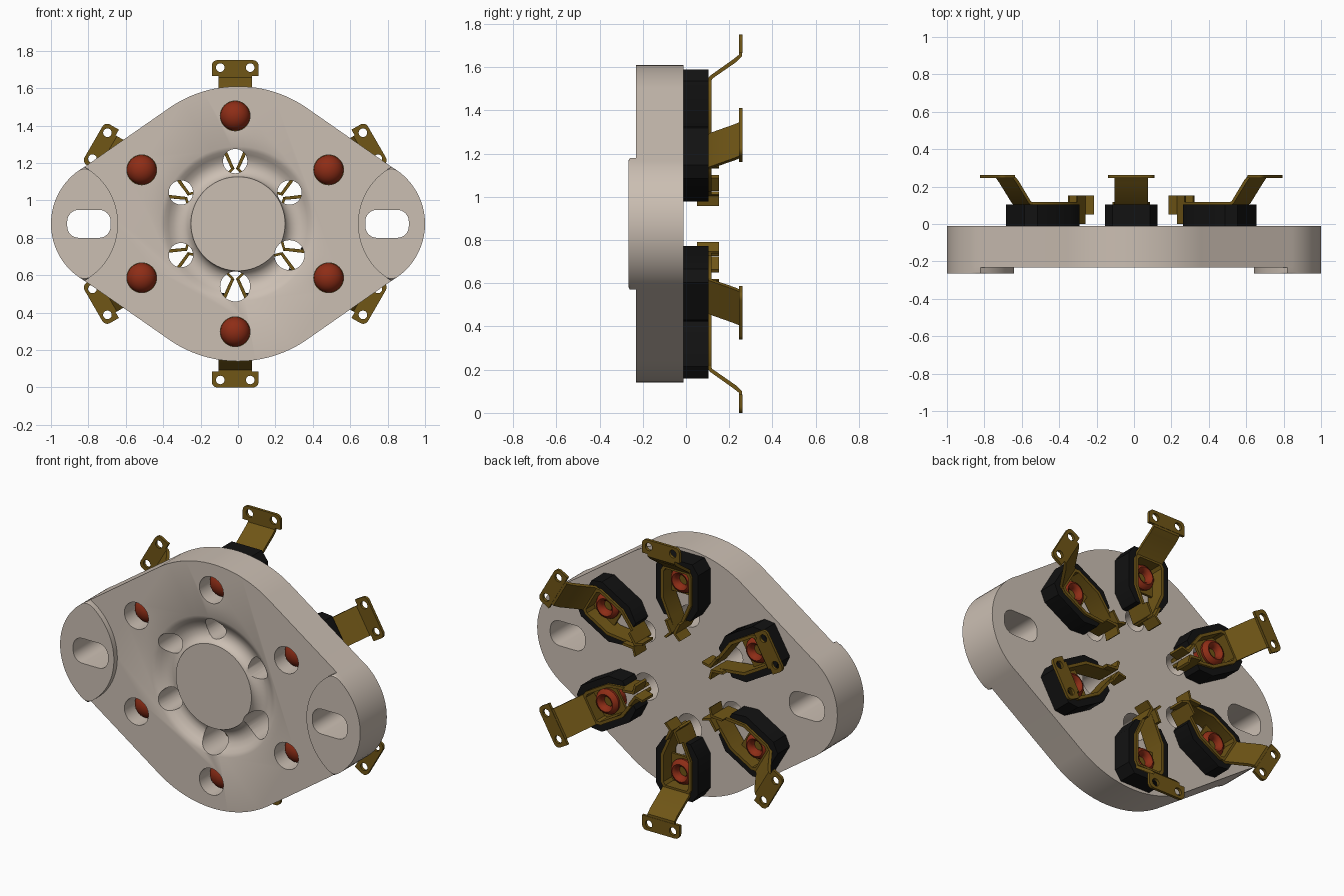
import bpy, bmesh, math
from mathutils import Matrix

cube = bpy.data.objects.get("Cube")
if cube:
    bpy.data.objects.remove(cube, do_unlink=True)

CX, CZ = -0.015, 0.875       # centre of the pin circle
FRONT, BACK, PAD = -0.232, -0.012, -0.265
RIVET_R, PIN_R = 0.577, 0.335


def material(name, rgb):
    m = bpy.data.materials.new(name)
    m.use_nodes = True
    m.diffuse_color = (*rgb, 1)
    m.node_tree.nodes["Principled BSDF"].inputs["Base Color"].default_value = (*rgb, 1)
    return m


CERAMIC = material("warm_grey_ceramic", (0.60, 0.52, 0.45))
BRASS = material("dark_brass", (0.16, 0.092, 0.008))
RED = material("rust_red", (0.27, 0.026, 0.008))
BLACK = material("black_insulator", (0.006, 0.006, 0.006))


def shade(mesh):
    mesh.shade_smooth()
    mesh.set_sharp_from_angle(angle=math.radians(35))


def finish(bm, name, mat):
    bmesh.ops.recalc_face_normals(bm, faces=bm.faces[:])
    mesh = bpy.data.meshes.new(name)
    bm.to_mesh(mesh)
    bm.free()
    mesh.materials.append(mat)
    shade(mesh)
    ob = bpy.data.objects.new(name, mesh)
    bpy.context.collection.objects.link(ob)
    return ob


def prism(name, pts, lo, hi, mat, axis="y", bevel=0.0, rims=()):
    """Extrude a 2D outline along y (points are x,z) or along z (points are x,y)."""
    bm = bmesh.new()
    ends = []
    for h in (lo, hi):
        ends.append([bm.verts.new((a, h, b) if axis == "y" else (a, b, h)) for a, b in pts])
    bm.faces.new(ends[0])
    bm.faces.new(ends[1][::-1])
    n = len(pts)
    for i in range(n):
        j = (i + 1) % n
        bm.faces.new((ends[0][j], ends[0][i], ends[1][i], ends[1][j]))
    if bevel:
        edges = [e for e in bm.edges if any(all(abs(v.co.y - r) < 1e-5 for v in e.verts) for r in rims)]
        bmesh.ops.bevel(bm, geom=edges, offset=bevel, segments=3, profile=0.5, affect="EDGES")
    return finish(bm, name, mat)


def lathe(name, profile, mat, closed=False, steps=64):
    """Turn a (radius, y) profile about the y axis."""
    bm = bmesh.new()
    vs = [bm.verts.new((r, y, 0)) for r, y in profile]
    es = [bm.edges.new(p) for p in zip(vs, vs[1:])]
    if closed:
        es.append(bm.edges.new((vs[-1], vs[0])))
    bmesh.ops.spin(bm, geom=vs + es, cent=(0, 0, 0), axis=(0, 1, 0), angle=math.tau, steps=steps)
    bmesh.ops.remove_doubles(bm, verts=bm.verts[:], dist=1e-5)
    return finish(bm, name, mat)


def arc(cx, cz, r, a0, a1, n):
    return [(cx + r * math.cos(math.radians(a0 + (a1 - a0) * i / n)),
             cz + r * math.sin(math.radians(a0 + (a1 - a0) * i / n))) for i in range(n + 1)]


def circle(cx, cz, r, n=40):
    return arc(cx, cz, r, 0, 360, n)[:-1]


def rounded(cx, cz, hx, hz, r):
    pts = []
    for a, sx, sz in ((0, 1, 1), (90, -1, 1), (180, -1, -1), (270, 1, -1)):
        pts += arc(cx + sx * (hx - r), cz + sz * (hz - r), r, a, a + 90, 8)
    return pts


def cut(ob, cutters):
    for c in cutters:
        c.hide_render = True
        m = ob.modifiers.new("cut", "BOOLEAN")
        m.operation, m.solver, m.object = "DIFFERENCE", "EXACT", c
        bpy.context.view_layer.objects.active = ob
        bpy.ops.object.modifier_apply(modifier=m.name)
    shade(ob.data)


def discard(obs):
    for o in obs:
        bpy.data.objects.remove(o, do_unlink=True)


# Ceramic plate: rounded rhombus with arc ends
right = arc(0.652, CZ, 0.348, -61, 61, 24)
top = arc(0, CZ + 0.09, 0.645, 56.5, 123.5, 24)
outline = right + top + [(-x, 2 * CZ - z) for x, z in right + top]
plate = prism("ceramic_plate", outline, FRONT, BACK, CERAMIC, bevel=0.012, rims=(FRONT, BACK))

# Raised lens-shaped mounting pads
pads = []
tx, tz = right[-1]
for side, label in ((1, "left"), (-1, "right")):
    lens = right + [(2 * tx - x, 2 * CZ - z) for x, z in right][1:-1]
    pads.append(prism(label + "_mounting_pad", [(side * x, z) for x, z in lens],
                      PAD, FRONT + 0.008, CERAMIC, bevel=0.009, rims=(PAD,)))

# Cutters: ring groove, rivet holes, pin holes, mounting slots
groove = lathe("groove_cutter", [(0.248, -0.3), (0.252, -0.226), (0.262, -0.206), (0.285, -0.188),
                                 (0.315, -0.181), (0.345, -0.188), (0.372, -0.206), (0.392, -0.222),
                                 (0.415, -0.2325), (0.415, -0.3)], CERAMIC, closed=True, steps=72)
groove.location.z = CZ
bpy.context.view_layer.update()
slots = [prism("slot_cutter", rounded(s * 0.797, CZ, 0.116, 0.075, 0.062), -0.4, 0.1, CERAMIC)
         for s in (1, -1)]
holes = []
for k in range(6):
    a = math.radians(30 + 60 * k)
    pin = 0.08 if k in (4, 5) else 0.065
    for rad, r in ((RIVET_R, 0.08), (PIN_R, pin)):
        holes.append(prism("hole_cutter", circle(CX + rad * math.cos(a), CZ + rad * math.sin(a), r),
                           -0.4, 0.1, CERAMIC))
cut(plate, [groove] + slots + holes)
for pad, slot in zip(pads, slots):
    cut(pad, [slot])
discard([groove] + slots + holes)


# Terminal parts, built along +x and then copied around the pin circle
def mirrored(half):
    return half + [(u, -v) for u, v in reversed(half)]


def u_shape(outer, inner):
    return mirrored(outer) + [(u, -v) for u, v in inner] + inner[::-1]


insulator = prism("insulator", u_shape([(0.37, 0.088), (0.45, 0.14), (0.66, 0.14), (0.715, 0.10)],
                                       [(0.37, 0.057), (0.47, 0.102), (0.64, 0.102), (0.67, 0.085)]),
                  BACK + 0.001, 0.105, BLACK)
frame = prism("contact_frame", u_shape([(0.295, 0.022), (0.37, 0.056), (0.47, 0.101), (0.64, 0.101), (0.669, 0.084)],
                                       [(0.295, 0.005), (0.37, 0.037), (0.475, 0.083), (0.635, 0.083), (0.652, 0.07)]),
              0.0, 0.118, BRASS)
tips = [prism("upper_contact_tip" if s > 0 else "lower_contact_tip",
              [(u, s * v) for u, v in ((0.262, 0.055), (0.295, 0.022), (0.36, 0.052), (0.36, 0.036),
                                       (0.295, 0.004), (0.255, 0.042))], 0.05, 0.152, BRASS) for s in (1, -1)]
# Folded strip: floor, riser, slope, then flat lug
strip = prism("lug_strip", [(0.49, 0.025), (0.664, 0.025), (0.667, 0.10), (0.684, 0.11), (0.762, 0.22),
                            (0.782, 0.245), (0.80, 0.245), (0.80, 0.26), (0.775, 0.26), (0.748, 0.232),
                            (0.672, 0.122), (0.652, 0.112), (0.652, 0.04), (0.49, 0.04)],
              -0.09, 0.09, BRASS, axis="z")
lug = prism("solder_lug", [(0.79, -0.125)] + arc(0.845, -0.095, 0.03, -90, 0, 6)
            + arc(0.845, 0.095, 0.03, 0, 90, 6) + [(0.79, 0.125)], 0.245, 0.262, BRASS)
lug_holes = [prism("lug_hole_cutter", circle(0.835, s * 0.08, 0.023, 20), 0.2, 0.3, BRASS) for s in (1, -1)]
cut(lug, lug_holes)
discard(lug_holes)

# Rivet: domed front head, shank and rolled rear flange
dome = [(0.079 * math.sin(math.radians(t)), -0.115 - 0.068 * math.cos(math.radians(t))) for t in range(0, 91, 10)]
rivet = lathe("rivet", dome + [(0.05, -0.115), (0.05, 0.04), (0.073, 0.04), (0.075, 0.055), (0.066, 0.072),
                               (0.052, 0.08), (0.04, 0.074), (0.031, 0.058), (0.028, 0.02), (0, 0.02)],
              RED, steps=40)
rivet.data.transform(Matrix.Translation((RIVET_R, 0, 0)))

for part in [insulator, frame, strip, lug, rivet] + tips:
    base = part.name
    for k in range(6):
        ob = part if k == 0 else part.copy()
        if k:
            bpy.context.collection.objects.link(ob)
        ob.name = f"{base}_{k + 1}"
        ob.location = (CX, 0, CZ)
        ob.rotation_euler = (0, -math.radians(30 + 60 * k), 0)
